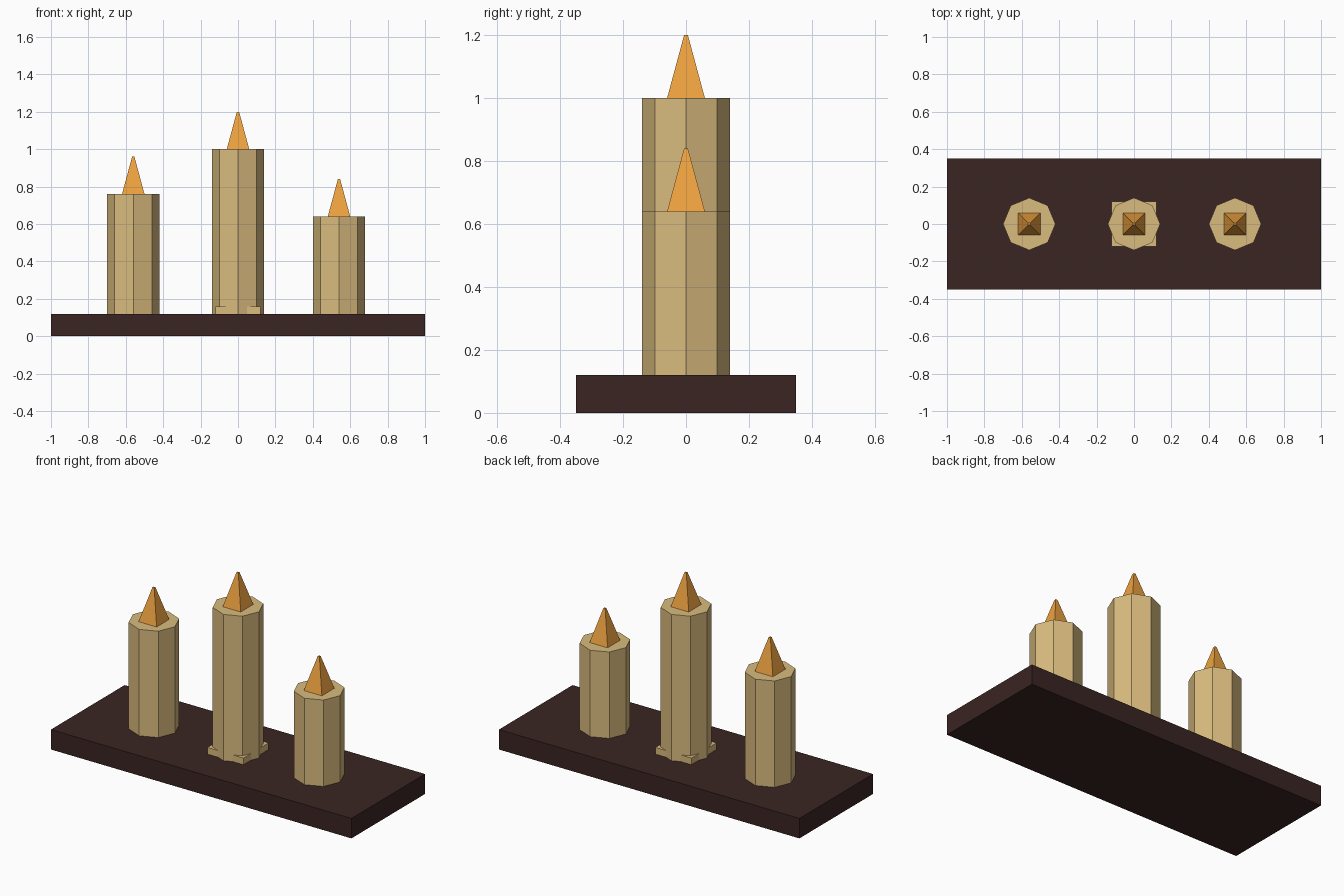
import bpy
import math

if "Cube" in bpy.data.objects:
    bpy.data.objects.remove(bpy.data.objects["Cube"])


def material(name, rgb):
    m = bpy.data.materials.new(name)
    m.diffuse_color = (*rgb, 1)
    m.use_nodes = True
    m.node_tree.nodes["Principled BSDF"].inputs["Base Color"].default_value = m.diffuse_color
    return m


wood = material("dark_wood", (0.042, 0.018, 0.016))
wax = material("wax", (0.70, 0.50, 0.21))
fire = material("flame", (0.85, 0.36, 0.05))


def finish(name, mat):
    ob = bpy.context.object
    ob.name = name
    ob.data.materials.append(mat)
    return ob


def box(name, size, z0, mat):
    bpy.ops.mesh.primitive_cube_add(size=1, location=(0, 0, z0 + size[2] / 2))
    ob = finish(name, mat)
    ob.scale = size
    bpy.ops.object.transform_apply(location=False, rotation=False, scale=True)


BASE_TOP = 0.12

# base board and the wax foot of the middle candle
box("base_board", (2, 0.7, BASE_TOP), 0, wood)
box("wax_foot", (0.24, 0.24, 0.04), BASE_TOP, wax)

# octagonal candles with four-sided flames
for side, x, top in (("left", -0.56, 0.76), ("middle", 0, 1.0), ("right", 0.54, 0.64)):
    h = top - BASE_TOP
    bpy.ops.mesh.primitive_cylinder_add(vertices=8, radius=0.14, depth=h,
                                        location=(x, 0, BASE_TOP + h / 2))
    finish(side + "_candle", wax)
    bpy.ops.mesh.primitive_cone_add(vertices=4, radius1=0.06 * math.sqrt(2),
                                    radius2=0.006 * math.sqrt(2), depth=0.2,
                                    location=(x, 0, top + 0.1),
                                    rotation=(0, 0, math.pi / 4))
    finish(side + "_flame", fire)
